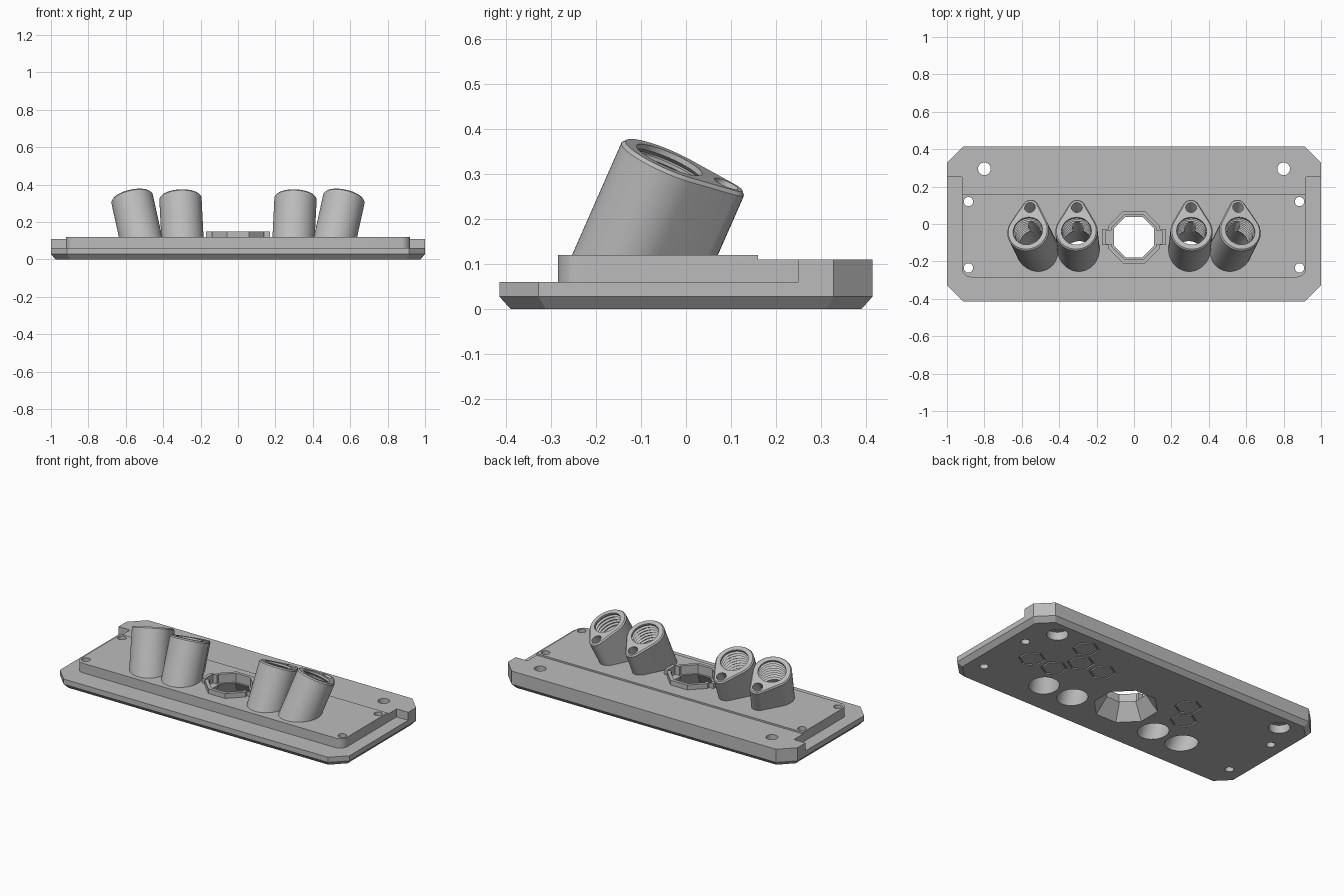
import bpy, bmesh, math
from mathutils import Matrix, Vector

if "Cube" in bpy.data.objects:
    bpy.data.objects.remove(bpy.data.objects["Cube"])

# One grey material for the whole mounting plate
grey = bpy.data.materials.new("mid_grey")
grey.use_nodes = True
grey.diffuse_color = (0.5, 0.5, 0.5, 1)
grey.node_tree.nodes["Principled BSDF"].inputs["Base Color"].default_value = (0.5, 0.5, 0.5, 1)


def loft(name, loops, matrix=Matrix(), ring=False, floor=None):
    """Skin a stack of (outline, height) loops; ring joins last to first instead of capping."""
    bm = bmesh.new()
    rows = [[bm.verts.new((x, y, z)) for x, y in pts] for pts, z in loops]
    pairs = list(zip(rows, rows[1:])) + ([(rows[-1], rows[0])] if ring else [])
    for a, b in pairs:
        for i in range(len(a)):
            j = (i + 1) % len(a)
            bm.faces.new((a[i], a[j], b[j], b[i]))
    if not ring:
        bm.faces.new(rows[0][::-1])
        bm.faces.new(rows[-1])
    bm.transform(matrix)
    if floor is not None:
        cut = bmesh.ops.bisect_plane(bm, geom=bm.verts[:] + bm.edges[:] + bm.faces[:],
                                     plane_co=(0, 0, floor), plane_no=(0, 0, 1), clear_inner=True)
        rim = [e for e in cut["geom_cut"] if isinstance(e, bmesh.types.BMEdge)]
        bmesh.ops.contextual_create(bm, geom=rim)
    bmesh.ops.recalc_face_normals(bm, faces=bm.faces[:])
    mesh = bpy.data.meshes.new(name)
    bm.to_mesh(mesh)
    bm.free()
    mesh.materials.append(grey)
    obj = bpy.data.objects.new(name, mesh)
    bpy.context.collection.objects.link(obj)
    return obj


def boolean(target, tool, operation):
    mod = target.modifiers.new("bool", "BOOLEAN")
    mod.solver = "EXACT"
    mod.operation = operation
    mod.object = tool
    bpy.context.view_layer.objects.active = target
    bpy.ops.object.modifier_apply(modifier=mod.name)


def circle(r, n=32, cx=0, cy=0, start=0):
    return [(cx + r * math.cos(start + 2 * math.pi * i / n),
             cy + r * math.sin(start + 2 * math.pi * i / n)) for i in range(n)]


def octagon(a, cy):
    return circle(a / math.cos(math.pi / 8), 8, 0, cy, math.pi / 8)


def cut_rect(x, y, c):
    return [(x, c - y), (x, y - c), (x - c, y), (c - x, y),
            (-x, y - c), (-x, c - y), (c - x, -y), (x - c, -y)]


def notched(a, cy):
    """Octagon with a small key on its left and right sides."""
    q = [(a + 0.03, 0.3 * a), (a, 0.3 * a), (a, 0.414 * a), (0.414 * a, a)]
    half = q + [(-x, y) for x, y in q[::-1]]
    return [(x, cy + y) for x, y in half + [(-x, -y) for x, y in half]]


def teardrop(big, small, dist):
    """Large arc at the origin, small arc at +y, joined by tangents."""
    t = math.asin((big - small) / dist)
    pts = []
    for r, cy, a0, a1 in ((small, dist, t, math.pi - t), (big, 0, math.pi - t, 2 * math.pi + t)):
        n = 12 if cy else 32
        for i in range(n + 1):
            a = a0 + (a1 - a0) * i / n
            pts.append((r * math.cos(a), cy + r * math.sin(a)))
    return pts


# Stepped base plate with a chamfered underside
plate = loft("base_plate", [(cut_rect(0.975, 0.39, 0.078), 0), (cut_rect(1, 0.415, 0.087), 0.028),
                            (cut_rect(1, 0.415, 0.087), 0.06)])
right_side = [(0.92, 0.1), (0.92, 0.25), (1, 0.25), (1, 0.328), (0.913, 0.415)]
ledge_outline = right_side + [(-x, y) for x, y in right_side[::-1]]
ledge = loft("rear_ledge", [(ledge_outline, 0.04), (ledge_outline, 0.11)])

# Raised panel, its two front corners rounded
r = 0.05
corner = [(0.92 - r + r * math.sin(a), -0.285 + r - r * math.cos(a))
          for a in [math.pi / 2 * i / 8 for i in range(9)]]
panel_outline = corner + [(0.92, 0.16), (-0.92, 0.16)] + [(-x, y) for x, y in corner[::-1]]
panel = loft("raised_panel", [(panel_outline, 0.04), (panel_outline, 0.12)])

# Keyed collar around the centre opening
CY = -0.07
collar = loft("centre_collar", [(notched(0.14, CY), 0.1), (notched(0.14, CY), 0.15)])

for part in (ledge, panel, collar):
    boolean(plate, part, "UNION")
    bpy.data.objects.remove(part)

# Centre opening: tapered below, keyed recess above
cutters = [
    loft("taper_cutter", [(octagon(0.171, CY), -0.002), (octagon(0.105, CY), 0.1),
                          (octagon(0.105, CY), 0.2)]),
    loft("recess_cutter", [(notched(0.12, CY), 0.095), (notched(0.12, CY), 0.2)]),
]

# Screw holes, with counterbores under the large rear pair
for s in (-1, 1):
    for x, y, rad, top in ((0.8, 0.295, 0.034, 0.2), (0.8, 0.295, 0.06, 0.05),
                           (0.885, 0.12, 0.025, 0.2), (0.885, -0.235, 0.025, 0.2)):
        outline = circle(rad, 24, s * x, y)
        cutters.append(loft("screw_cutter", [(outline, -0.05), (outline, top)]))

# Engraved honeycomb outlines underneath
for x, y in ((0.735, 0), (0.575, 0), (0.498, 0.137), (0.341, 0.137),
             (0.575, 0.273), (-0.27, 0.146), (-0.345, 0.015)):
    outer, inner = (circle(k, 6, x, y, math.pi / 6) for k in (0.077, 0.067))
    cutters.append(loft("hex_cutter", [(outer, -0.01), (outer, 0.008),
                                       (inner, 0.008), (inner, -0.01)], ring=True))

# Tilted teardrop sockets with threaded bores and side pilot holes
thread = [(circle(0.08), 0.05), (circle(0.08), -0.012)]
for i in range(8):
    z = -0.018 - 0.02 * i
    thread += [(circle(0.092), z - 0.003), (circle(0.092), z - 0.007), (circle(0.078), z - 0.012)]
thread += [(circle(0.084), -0.19), (circle(0.084), -0.5)]

sockets, bores = [], []
for side, label in ((1, "left"), (-1, "right")):
    for x, lean, place in ((0.308, 0.05, "inner"), (0.568, 0.22, "outer")):
        axis = Vector((side * lean, 0.44, 1)).normalized()
        ly = (Vector((0, 1, 0)) - axis * axis.y).normalized()
        lx = ly.cross(axis)
        m = Matrix.Translation((side * x, -0.037, 0.332)) @ Matrix((lx, ly, axis)).transposed().to_4x4()
        body = teardrop(0.113, 0.045, 0.139)
        sockets.append(loft(f"{label}_{place}_socket",
                            [(body, -0.36), (body, -0.008), (teardrop(0.106, 0.038, 0.139), 0)],
                            m, floor=0.07))
        bores.append(loft("bore_cutter", thread, m))
        pilot = [(circle(0.029, 20, 0, 0.145), 0.02), (circle(0.029, 20, 0, 0.04), -0.24)]
        bores.append(loft("pilot_cutter", pilot, m))

for tool in cutters + bores:
    boolean(plate, tool, "DIFFERENCE")
for i, socket in enumerate(sockets):
    for tool in bores[2 * i:2 * i + 2]:
        boolean(socket, tool, "DIFFERENCE")
for tool in cutters + bores:
    bpy.data.objects.remove(tool)

# Smooth the curved walls and keep the machined edges crisp
bpy.ops.object.select_all(action="DESELECT")
for obj in [plate] + sockets:
    obj.select_set(True)
bpy.context.view_layer.objects.active = plate
bpy.ops.object.shade_smooth_by_angle(angle=math.radians(25))
